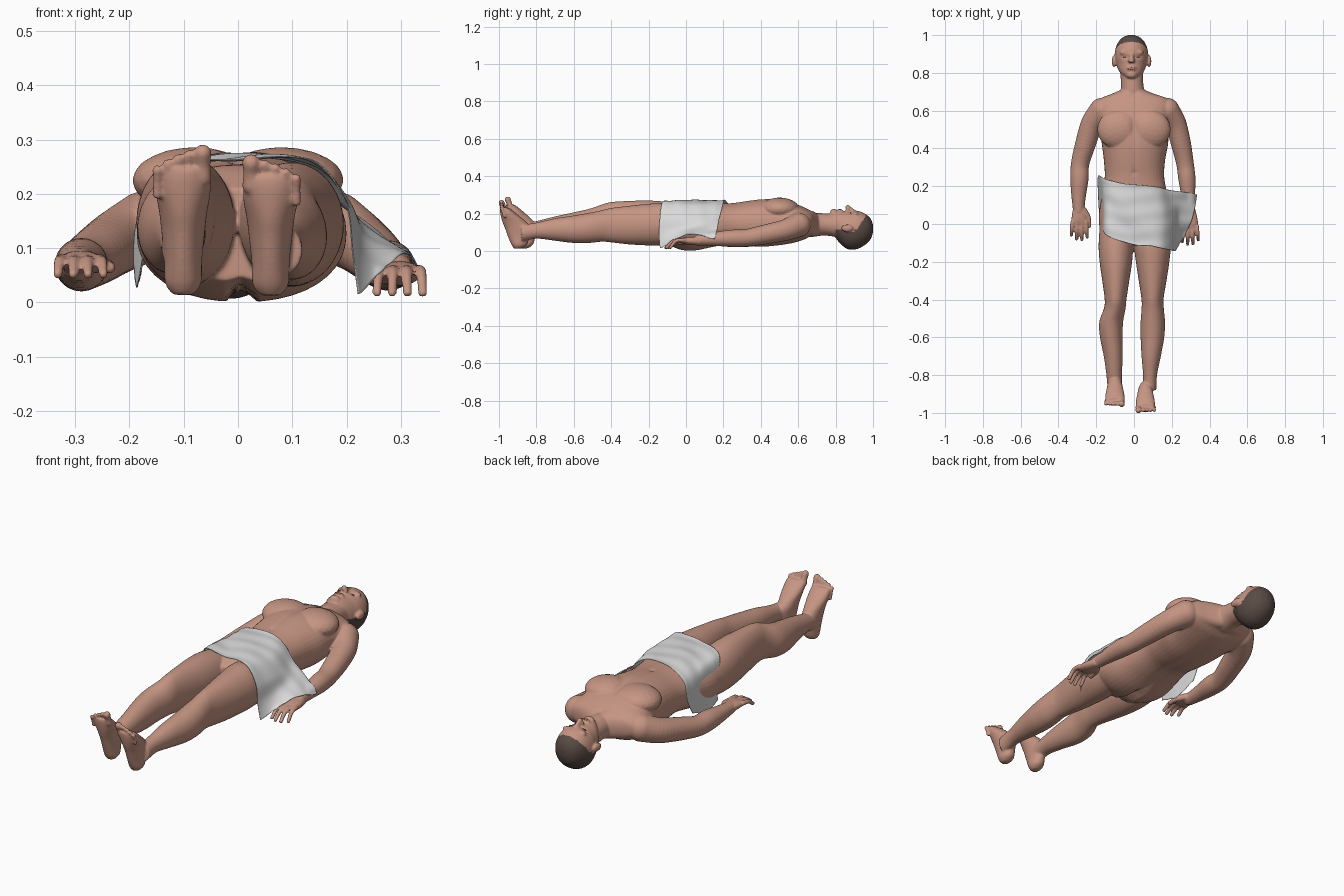
import bpy, bmesh, math
from mathutils import Vector, Matrix


def material(name, rgb):
    m = bpy.data.materials.new(name)
    m.diffuse_color = (*rgb, 1)
    return m


SKIN = material("skin", (0.56, 0.30, 0.225))
HAIR = material("cropped hair", (0.10, 0.07, 0.06))
LIP = material("lips", (0.42, 0.20, 0.16))
CLOTH = material("white cloth", (0.70, 0.70, 0.70))


def curve(pts, steps):
    """Catmull-Rom resampling of tuples of any length."""
    vs = [Vector(p) for p in pts]
    out = []
    for i in range(len(vs) - 1):
        a, b, c, d = vs[max(i - 1, 0)], vs[i], vs[i + 1], vs[min(i + 2, len(vs) - 1)]
        for s in range(steps):
            t = s / steps
            out.append(0.5 * (2 * b + (c - a) * t + (2 * a - 5 * b + 4 * c - d) * t * t
                              + (3 * b - a - 3 * c + d) * t ** 3))
    return out + [vs[-1]]


bm = bmesh.new()


def loft(sections, axis="y", power=2.2, seg=40):
    """Skin over rings given as (position, x0, x1, other0, other1)."""
    rings = []
    for t, x0, x1, o0, o1 in curve(sections, 5):
        ring = []
        for k in range(seg):
            a = 2 * math.pi * k / seg
            c, s = math.cos(a), math.sin(a)
            x = (x0 + x1) / 2 + (x1 - x0) / 2 * math.copysign(abs(c) ** (2 / power), c)
            o = (o0 + o1) / 2 + (o1 - o0) / 2 * math.copysign(abs(s) ** (2 / power), s)
            ring.append(bm.verts.new((x, t, o) if axis == "y" else (x, o, t)))
        rings.append(ring)
    faces = [bm.faces.new((p[k], p[(k + 1) % seg], q[(k + 1) % seg], q[k]))
             for p, q in zip(rings, rings[1:]) for k in range(seg)]
    faces += [bm.faces.new(rings[0]), bm.faces.new(rings[-1])]
    bmesh.ops.recalc_face_normals(bm, faces=faces)


def ball(center, radii):
    bmesh.ops.create_icosphere(bm, subdivisions=3, radius=1,
                               matrix=Matrix.Translation(center) @ Matrix.Diagonal((*radii, 1)))


def sweep(pts, steps=6):
    """Limb made of balls (x, y, z, radius) run along a smooth path."""
    for x, y, z, r in curve(pts, steps):
        ball((x, y, z), (r, r, r))


# Torso
loft([(.71, -.07, .055, .085, .195), (.688, -.12, .11, .08, .21), (.665, -.175, .175, .078, .218),
      (.63, -.2, .2, .06, .235), (.57, -.195, .195, .042, .258), (.5, -.18, .185, .03, .274),
      (.42, -.17, .18, .022, .278), (.34, -.16, .165, .025, .27), (.25, -.155, .16, .035, .257),
      (.15, -.17, .178, .022, .253), (.05, -.186, .198, .002, .253), (-.03, -.18, .195, .006, .25),
      (-.11, -.15, .16, .04, .21)])
for x in (-.08, .08):                                     # chest muscles
    ball((x, .5, .225), (.115, .105, .061))

# Neck, head, nose, chin and ears
sweep([(-.005, .67, .14, .066), (-.01, .74, .142, .06), (-.012, .82, .135, .062)])
loft([(1.0, -.03, .0, .1, .14), (.988, -.06, .032, .065, .172), (.96, -.085, .058, .035, .198),
      (.92, -.1, .073, .012, .214), (.88, -.102, .075, .007, .216), (.85, -.095, .068, .018, .214),
      (.82, -.085, .058, .045, .216), (.795, -.068, .042, .08, .218), (.772, -.04, .015, .14, .212)],
     power=2.05)
sweep([(-.013, .9, .21, .011), (-.013, .88, .224, .011), (-.013, .866, .233, .014)])
ball((-.013, .79, .204), (.028, .02, .022))
ball((-.013, .823, .209), (.028, .018, .016))
for x in (-.106, .08):
    ball((x, .862, .122), (.012, .032, .02))
for s in (-1, 1):                                         # nostrils and brows
    ball((-.013 + s * .011, .863, .222), (.009, .01, .01))
    ball((-.013 + s * .033, .908, .197), (.03, .016, .013))

# Arms and hands
sweep([(-.17, .602, .14, .066), (-.222, .53, .112, .06), (-.258, .42, .088, .055),
       (-.285, .32, .07, .049), (-.289, .24, .07, .049), (-.293, .15, .07, .039), (-.293, .07, .07, .03)])
sweep([(.175, .602, .14, .066), (.22, .53, .112, .058), (.25, .42, .088, .053),
       (.27, .32, .07, .047), (.28, .24, .068, .046), (.287, .15, .064, .037), (.292, .07, .06, .03)])
for s, cx, dy, z, drop in ((-1, -.29, .015, .072, .02), (1, .298, -.01, .052, .034)):
    loft([(dy + .09, cx - .026, cx + .026, z - .022, z + .022),
          (dy + .04, cx - .038, cx + .038, z - .02, z + .024),
          (dy, cx - .041, cx + .041, z - .014, z + .02),
          (dy - .02, cx - .037, cx + .037, z - .008, z + .012)])
    for k, length in enumerate((.07, .084, .08, .06)):    # fingers, inner to outer
        x, fan = cx + s * (k - 1.5) * .0235, s * (k - 1.5) * .0045
        sweep([(x, dy - .005, z + .006, .012), (x + fan * .6, dy - .01 - length * .55, z + .002, .0105),
               (x + fan, dy - .014 - length, z - drop, .009)])
    sweep([(cx - s * .025, dy + .055, z, .018), (cx - s * .047, dy + .02, z - .004, .014),
           (cx - s * .054, dy - .025, z - .008, .011)])

# Legs, the left one resting slightly higher
loft([(.06, -.175, -.005, .04, .23), (-.1, -.187, -.005, .03, .262), (-.2, -.182, -.01, .035, .27),
      (-.3, -.168, -.025, .048, .268), (-.4, -.155, -.04, .063, .262), (-.45, -.16, -.045, .066, .248),
      (-.52, -.184, -.058, .056, .225), (-.6, -.18, -.06, .053, .207), (-.7, -.16, -.06, .065, .185),
      (-.8, -.146, -.064, .075, .16), (-.87, -.14, -.064, .055, .14)], power=2)
loft([(.06, .005, .18, .04, .23), (-.1, .0, .195, .03, .257), (-.2, .01, .187, .03, .252),
      (-.3, .025, .172, .035, .242), (-.4, .04, .156, .046, .23), (-.45, .04, .158, .05, .218),
      (-.52, .035, .164, .043, .204), (-.6, .035, .16, .043, .19), (-.7, .04, .142, .055, .175),
      (-.8, .048, .122, .066, .152), (-.88, .048, .118, .05, .14)], power=2)

# Feet: soles face the front, toes point up
for s, cx, dy, k in ((-1, -.101, 0, 1), (1, .06, -.033, .935)):
    foot = [(.014, .018, -.885, -.848), (.035, .033, -.9, -.818), (.08, .035, -.918, -.805),
            (.13, .04, -.935, -.798), (.165, .044, -.948, -.82), (.2, .05, -.957, -.858),
            (.23, .05, -.962, -.893), (.248, .044, -.962, -.918)]
    loft([(z * k, cx - w, cx + w, y0 + dy, y1 + dy) for z, w, y0, y1 in foot], axis="z", power=2)
    for n in range(5):                                    # toes, big one inside
        r = .0165 if n == 0 else .0105 - n * .0003
        x = cx + s * (-.036 + (n + (.3 if n else 0)) * .0195)
        top = .275 - n * n * .0012 - n * .003
        sweep([(x, dy - .938, (top - .045) * k, r), (x, dy - .945, (top - .02) * k, r * .9),
               (x, dy - .953, top * k, r)], 4)

# Fuse the parts into one smooth body
mesh = bpy.data.meshes.new("body_parts")
bm.to_mesh(mesh)
bm.free()
body = bpy.data.objects.new("body", mesh)
bpy.context.collection.objects.link(body)
rm = body.modifiers.new("fuse", "REMESH")
rm.mode, rm.voxel_size = "VOXEL", .0045
sm = body.modifiers.new("soften", "SMOOTH")
sm.factor, sm.iterations = .5, 5
body.modifiers.new("lighten", "DECIMATE").ratio = .5
dg = bpy.context.evaluated_depsgraph_get()
fused = bpy.data.meshes.new_from_object(body.evaluated_get(dg))
body.modifiers.clear()
body.data = fused

# Dents (x, y, size x, size y, depth): eye sockets, navel, breastbone, collar hollow
DENTS = [(-.046, .884, .018, .01, .006), (.02, .884, .018, .01, .006), (0, .27, .01, .012, .006),
         (0, .5, .014, .08, .007), (0, .3, .01, .1, .003), (0, .685, .02, .014, .008)]
# and underneath: cleft of the seat, spine
BACK = [(.005, .0, .015, .09, -.03), (.005, .35, .02, .2, -.008)]
for v in fused.vertices:
    for x, y, sx, sy, d in (DENTS if v.co.z > .15 else BACK):
        v.co.z -= d * math.exp(-((v.co.x - x) / sx) ** 2 - ((v.co.y - y) / sy) ** 2)

# Hair covers the back and crown of the head
fused.materials.clear()
fused.materials.append(SKIN)
fused.materials.append(HAIR)
for p in fused.polygons:
    x, y, z = p.center
    ear = abs(x + .013) > .085 and .83 < y < .9 and z > .1
    p.material_index = int(y > .80 and not ear and z < .115 + max(0, y - .915) * 1.6)
    p.use_smooth = True


# Facial details as thin shapes
def plate(name, center, radii, mat):
    b = bmesh.new()
    bmesh.ops.create_uvsphere(b, u_segments=16, v_segments=8, radius=1,
                              matrix=Matrix.Translation(center) @ Matrix.Diagonal((*radii, 1)))
    m = bpy.data.meshes.new(name)
    b.to_mesh(m)
    b.free()
    m.materials.append(mat)
    for p in m.polygons:
        p.use_smooth = True
    bpy.context.collection.objects.link(bpy.data.objects.new(name, m))


def surface_z(x, y):
    return body.ray_cast(Vector((x, y, 1)), Vector((0, 0, -1)))[1].z


bpy.context.view_layer.update()
for side, x in (("left", -.046), ("right", .02)):
    plate(side + "_lashes", (x, .882, surface_z(x, .882)), (.015, .0015, .003), HAIR)
plate("mouth", (-.013, .823, surface_z(-.013, .823)), (.022, .007, .002), LIP)

# Draped cloth: three control rows from the left hip over to the right hand
ROWS = [
    [(-.18, .0, .05), (-.168, .0, .14), (-.145, -.06, .252), (0, -.11, .262), (.08, -.115, .270),
     (.15, -.13, .253), (.2, -.14, .185), (.212, -.145, .09), (.222, -.14, .015)],
    [(-.188, .1, .03), (-.17, .1, .13), (-.148, .1, .235), (-.06, .05, .267), (.06, .05, .271),
     (.15, .04, .25), (.208, .04, .18), (.24, .03, .125), (.305, .015, .088)],
    [(-.193, .22, .07), (-.188, .258, .15), (-.155, .24, .225), (-.06, .215, .268), (.05, .205, .27),
     (.13, .195, .24), (.19, .18, .18), (.265, .17, .125), (.335, .155, .065)]]
fine = [curve(r, 8) for r in ROWS]
columns = [curve(c, 20) for c in zip(*fine)]
nu, nv = len(columns), len(columns[0])
verts = []
for i, col in enumerate(columns):
    for j, p in enumerate(col):
        fold = .002 * math.sin(i * .35 + j * .22) + .0015 * math.sin(j * .6 - i * .15)
        verts.append((p.x, p.y, p.z + fold))
faces = [(i * nv + j, (i + 1) * nv + j, (i + 1) * nv + j + 1, i * nv + j + 1)
         for i in range(nu - 1) for j in range(nv - 1)]
cm = bpy.data.meshes.new("cloth")
cm.from_pydata(verts, [], faces)
cm.materials.append(CLOTH)
for p in cm.polygons:
    p.use_smooth = True
cloth = bpy.data.objects.new("draped_cloth", cm)
bpy.context.collection.objects.link(cloth)
# The left hip pokes through the cloth, everywhere else it rests on the skin
group = cloth.vertex_groups.new(name="resting")
group.add([v.index for v in cm.vertices if v.co.x > -.153], 1, "REPLACE")
wrap = cloth.modifiers.new("rest on body", "SHRINKWRAP")
wrap.target, wrap.wrap_mode, wrap.offset, wrap.vertex_group = body, "OUTSIDE", .005, "resting"
relax = cloth.modifiers.new("relax", "SMOOTH")
relax.factor, relax.iterations = .4, 2
cloth.modifiers.new("thickness", "SOLIDIFY").thickness = .002
